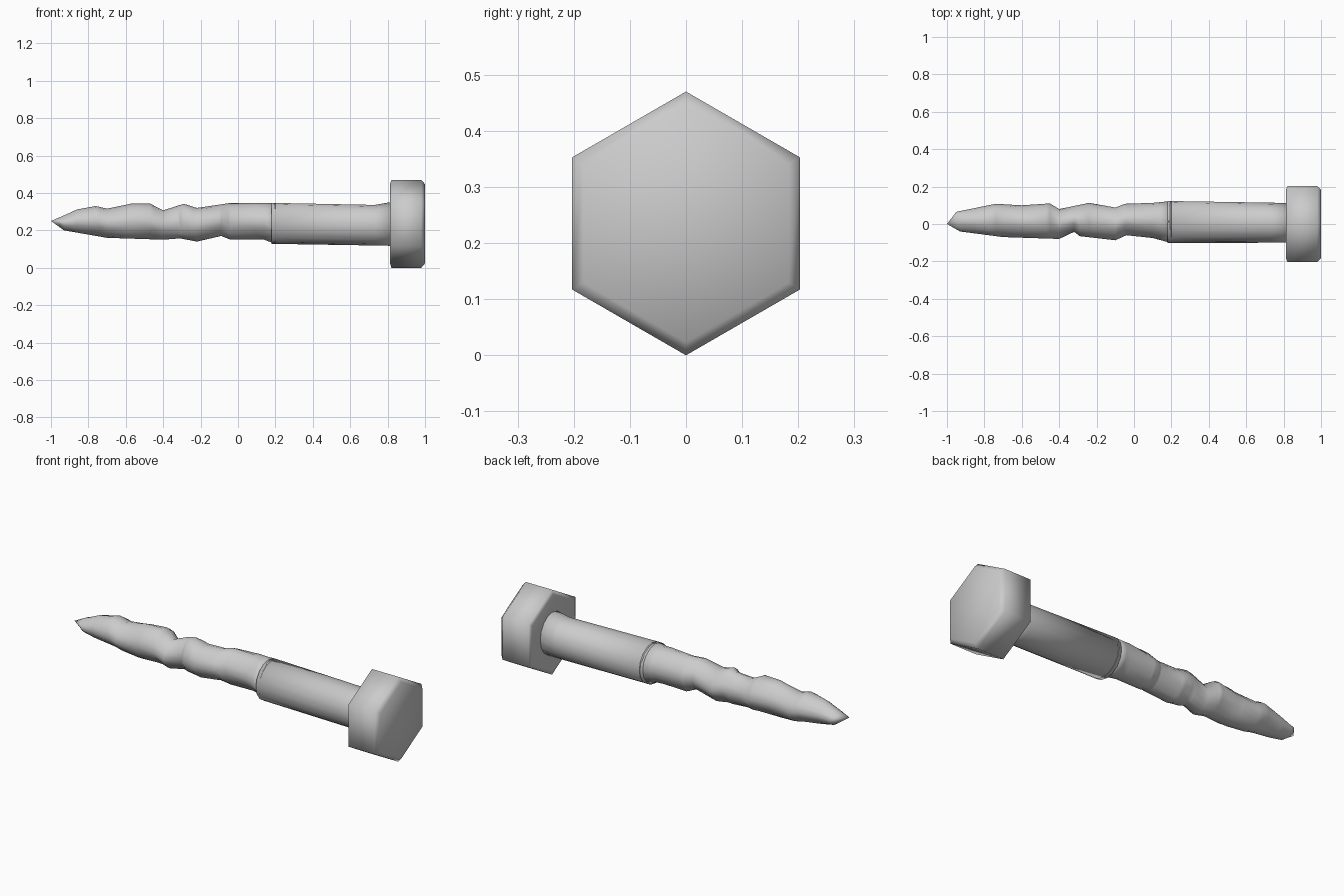
import bpy, bmesh, math

if "Cube" in bpy.data.objects:
    bpy.data.objects.remove(bpy.data.objects["Cube"])


def loft(name, rings):
    """Skin a list of point rings and cap both ends."""
    bm = bmesh.new()
    loops = [[bm.verts.new(p) for p in ring] for ring in rings]
    for a, b in zip(loops, loops[1:]):
        n = len(a)
        for i in range(n):
            j = (i + 1) % n
            bm.faces.new((a[i], a[j], b[j], b[i]))
    bm.faces.new(loops[0])
    bm.faces.new(loops[-1])
    bmesh.ops.remove_doubles(bm, verts=bm.verts, dist=0.0005)
    bmesh.ops.recalc_face_normals(bm, faces=bm.faces)
    mesh = bpy.data.meshes.new(name)
    bm.to_mesh(mesh)
    bm.free()
    mesh.shade_smooth()
    obj = bpy.data.objects.new(name, mesh)
    bpy.context.collection.objects.link(obj)
    return obj


def ring(x, low_y, high_y, low_z, high_z, sides, groove=0.0):
    """Ellipse across the x axis, with optional helical grooving."""
    cy, ry = (low_y + high_y) / 2, (high_y - low_y) / 2
    cz, rz = (low_z + high_z) / 2, (high_z - low_z) / 2
    pts = []
    for i in range(sides):
        t = 2 * math.pi * (i + 0.0) / sides
        wave = 0.5 + 0.5 * math.cos(2 * math.pi * x / 0.27 + t)
        k = 1 - groove * wave * math.sin(2 * t) ** 2
        pts.append((x, cy + ry * k * math.cos(t), cz + rz * k * math.sin(t)))
    return pts


def sample(profile, x):
    """Linear interpolation of an (x, value) outline."""
    for (x0, v0), (x1, v1) in zip(profile, profile[1:]):
        if x <= x1:
            return v0 + (v1 - v0) * (x - x0) / (x1 - x0)
    return profile[-1][1]


# Worn thread: its four outlines, each as (x, position)
top = [(-1, .25), (-.93, .28), (-.86, .312), (-.76, .33), (-.7, .316),
       (-.57, .343), (-.47, .343), (-.4, .307), (-.29, .342), (-.22, .32),
       (-.05, .345), (.2, .347)]
bottom = [(-1, .25), (-.93, .2), (-.7, .16), (-.4, .15), (-.31, .157),
          (-.22, .14), (-.09, .17), (-.04, .15), (.14, .15), (.2, .127)]
back = [(-1, 0), (-.95, .065), (-.74, .108), (-.6, .1), (-.45, .11),
        (-.4, .08), (-.24, .113), (-.1, .088), (-.05, .108), (.1, .113),
        (.2, .123)]
front = [(-1, 0), (-.93, -.04), (-.7, -.07), (-.4, -.08), (-.32, -.042),
         (-.29, -.065), (-.1, -.087), (-.04, -.06), (.1, -.075), (.2, -.102)]

stations = sorted({x for side in (top, bottom, back, front) for x, _ in side})
loft("threaded_shaft", [
    ring(x, sample(front, x), sample(back, x), sample(bottom, x),
         sample(top, x), 16, 0.14 if x < 0.15 else 0)
    for x in stations])

# Smooth shank, flaring slightly where it meets the head
loft("smooth_shank", [
    ring(.18, -.102, .123, .128, .347, 16),
    ring(.73, -.1, .114, .119, .336, 16),
    ring(.84, -.1, .112, .117, .355, 16)])


# Hexagonal head with softened rims, corners pointing up and down
def hexagon(x, scale):
    r = 0.235 * scale
    return [(x, r * math.sin(math.radians(60 * i)),
             0.235 + r * math.cos(math.radians(60 * i))) for i in range(6)]


loft("hex_head", [hexagon(.813, .9), hexagon(.82, 1), hexagon(.98, 1),
                  hexagon(1, .9)])
